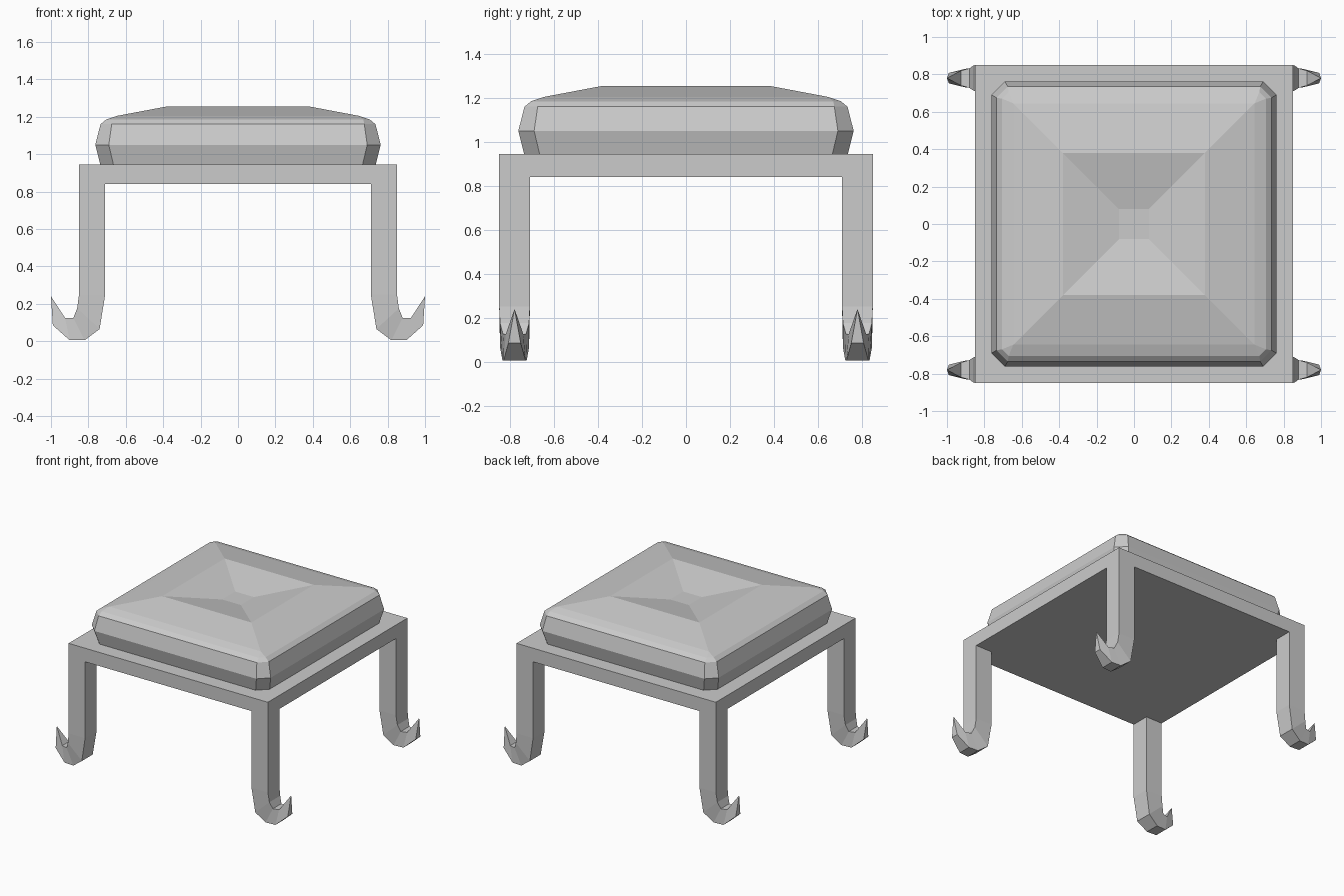
import bpy, bmesh

if "Cube" in bpy.data.objects:
    bpy.data.objects.remove(bpy.data.objects["Cube"])


def loft(name, rings, cap_start=True, cap_end=True):
    """Skin a list of equal-length point rings into a closed flat-shaded object."""
    bm = bmesh.new()
    loops = [[bm.verts.new(p) for p in ring] for ring in rings]
    n = len(loops[0])
    for a, b in zip(loops, loops[1:]):
        for i in range(n):
            j = (i + 1) % n
            bm.faces.new((a[i], a[j], b[j], b[i]))
    if cap_start:
        bm.faces.new(loops[0][::-1])
    if cap_end:
        bm.faces.new(loops[-1])
    bmesh.ops.remove_doubles(bm, verts=bm.verts, dist=1e-4)
    bmesh.ops.recalc_face_normals(bm, faces=bm.faces)
    mesh = bpy.data.meshes.new(name)
    bm.to_mesh(mesh)
    bm.free()
    obj = bpy.data.objects.new(name, mesh)
    bpy.context.collection.objects.link(obj)
    return obj


def chamfered_square(h, c, z):
    """Square of half size h with corners cut by c, at height z."""
    k = h - c
    return [(h, -k, z), (h, k, z), (k, h, z), (-k, h, z),
            (-h, k, z), (-h, -k, z), (-k, -h, z), (k, -h, z)]


# Flat seat frame
loft("seat_frame", [chamfered_square(0.85, 0, z) for z in (0.84, 0.945)])

# Cushion with cut corners and a dished centre: (half size, corner cut, z)
cushion = [(0.735, 0.07, 0.94), (0.763, 0.072, 1.05), (0.735, 0.06, 1.16),
           (0.705, 0.035, 1.185), (0.645, 0.0, 1.205), (0.38, 0.0, 1.255),
           (0.08, 0.0, 1.195)]
loft("cushion", [chamfered_square(*r) for r in cushion])

# Leg sections from top to claw: (inner x, z, half width), (outer x, z, half width)
leg = [((0.71, 0.84, 0.07), (0.85, 0.84, 0.07)),
       ((0.71, 0.25, 0.07), (0.85, 0.25, 0.07)),
       ((0.74, 0.065, 0.066), (0.86, 0.175, 0.066)),
       ((0.82, 0.005, 0.055), (0.88, 0.125, 0.052)),
       ((0.90, 0.005, 0.05), (0.925, 0.125, 0.04)),
       ((0.99, 0.085, 0.028), (1.0, 0.24, 0.0))]


def build_leg(name, sx, sy):
    rings = []
    for (xi, zi, wi), (xo, zo, wo) in leg:
        rings.append([(sx * xi, sy * (0.78 - wi), zi), (sx * xo, sy * (0.78 - wo), zo),
                      (sx * xo, sy * (0.78 + wo), zo), (sx * xi, sy * (0.78 + wi), zi)])
    loft(name, rings)


for sy, depth in ((-1, "front"), (1, "back")):
    for sx, side in ((-1, "left"), (1, "right")):
        build_leg(f"{depth}_{side}_leg", sx, sy)
